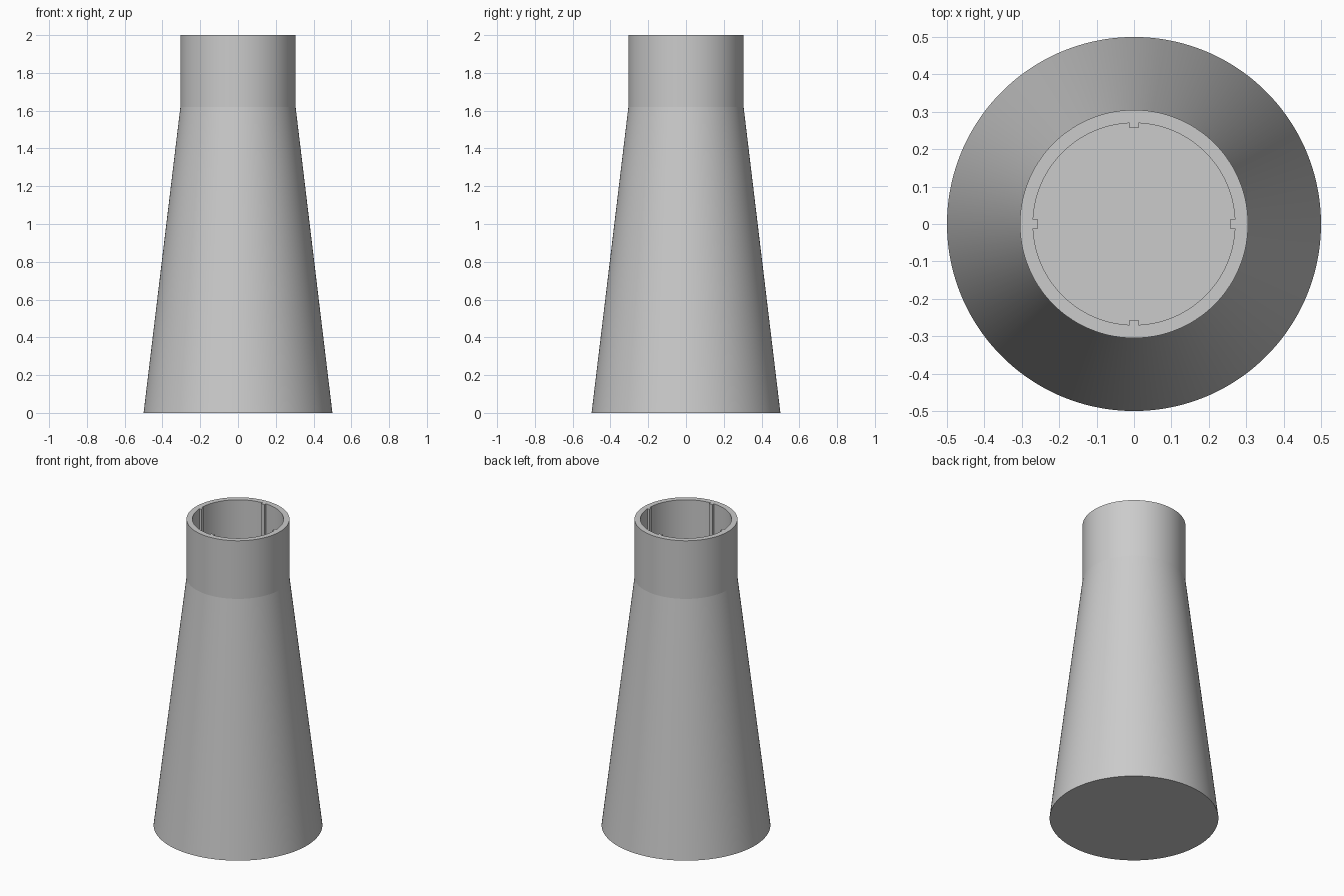
import bpy
import bmesh
import math

cube = bpy.data.objects.get("Cube")
if cube:
    bpy.data.objects.remove(cube, do_unlink=True)

SEGMENTS = 128
BASE_R, NECK_R, BORE_R = 0.5, 0.305, 0.27
SHOULDER_Z, TOP_Z, FLOOR_Z = 1.62, 2.0, 1.62
RIB_R, RIB_HALF = 0.257, 0.012

grey = bpy.data.materials.new("light_grey")
grey.use_nodes = True
colour = (0.6, 0.6, 0.6, 1)
grey.diffuse_color = colour
grey.node_tree.nodes["Principled BSDF"].inputs["Base Color"].default_value = colour


def polar(radius, angle):
    return radius * math.cos(angle), radius * math.sin(angle)


def circle(radius):
    """Round outline, half a step off the axis so it lines up with the ribs."""
    step = math.tau / SEGMENTS
    return [polar(radius, (i - 0.5) * step) for i in range(SEGMENTS)]


def ribbed_bore():
    """Round outline with a small square rib pointing inward on each axis."""
    wall = math.asin(RIB_HALF / BORE_R)
    rib = math.atan2(RIB_HALF, RIB_R)
    rib_reach = math.hypot(RIB_HALF, RIB_R)
    arc_steps = SEGMENTS // 4 - 3
    points = []
    for quarter in range(4):
        axis = quarter * math.pi / 2
        points += [polar(rib_reach, axis - rib), polar(rib_reach, axis + rib)]
        for i in range(arc_steps + 1):
            turn = wall + (math.pi / 2 - 2 * wall) * i / arc_steps
            points.append(polar(BORE_R, axis + turn))
    return points


# Tapered body, straight neck, flat rim and ribbed socket as one closed skin
bore = ribbed_bore()
sections = [
    (circle(BASE_R), 0),
    (circle(NECK_R), SHOULDER_Z),
    (circle(NECK_R), TOP_Z),
    (bore, TOP_Z),
    (bore, FLOOR_Z),
]
bm = bmesh.new()
loops = [[bm.verts.new((x, y, z)) for x, y in outline] for outline, z in sections]
for low, high in zip(loops, loops[1:]):
    for i in range(SEGMENTS):
        j = (i + 1) % SEGMENTS
        bm.faces.new((low[i], low[j], high[j], high[i]))
bm.faces.new(loops[0][::-1])
bm.faces.new(loops[-1])
bmesh.ops.recalc_face_normals(bm, faces=bm.faces)

mesh = bpy.data.meshes.new("tapered_socket")
bm.to_mesh(mesh)
bm.free()
mesh.materials.append(grey)
body = bpy.data.objects.new("tapered_socket", mesh)
bpy.context.collection.objects.link(body)

# Smooth round walls, crisp rim, shoulder and ribs
bpy.ops.object.select_all(action="DESELECT")
body.select_set(True)
bpy.context.view_layer.objects.active = body
bpy.ops.object.shade_smooth_by_angle(angle=math.radians(5))
